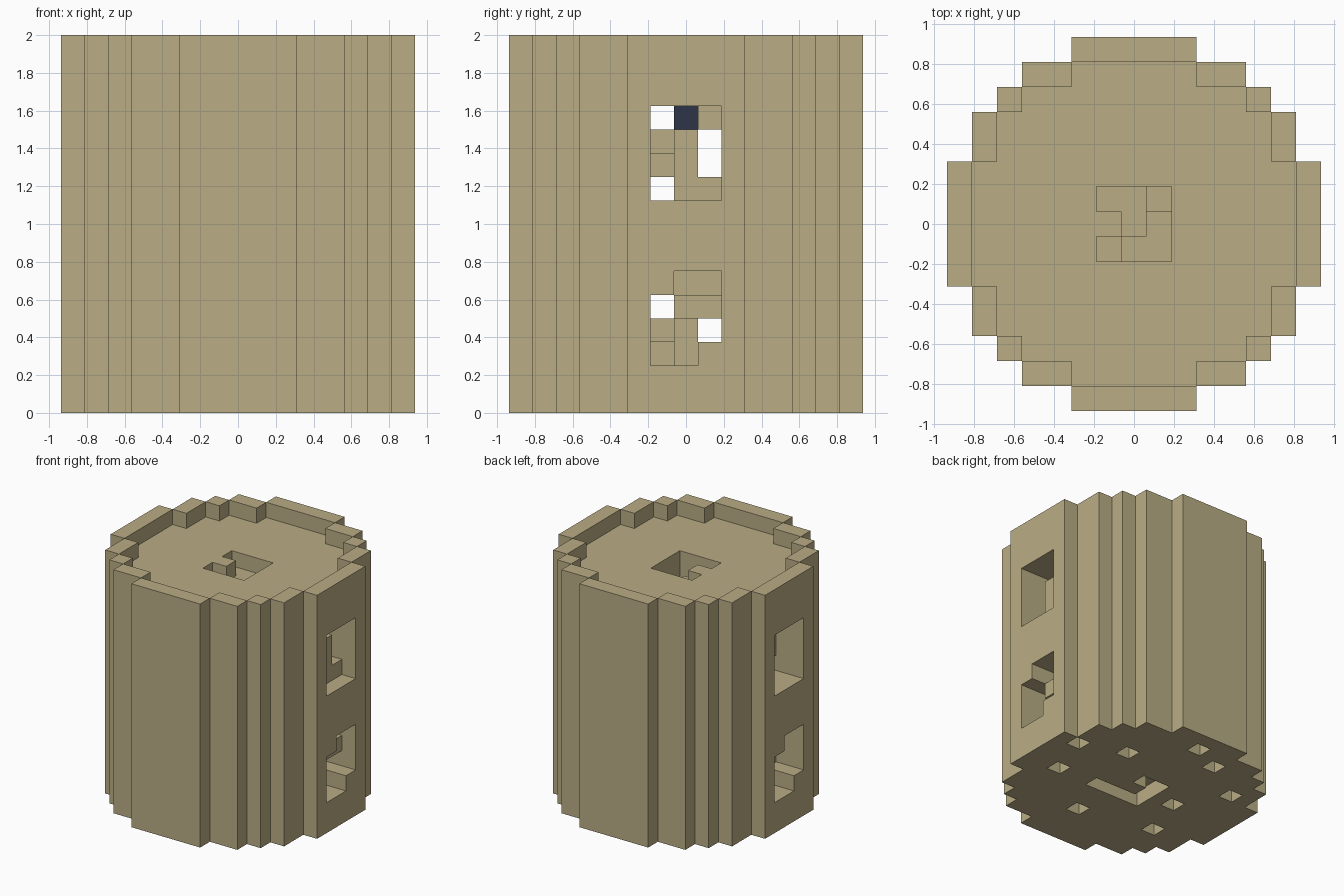
import bpy
import bmesh
from mathutils import Vector

cube = bpy.data.objects.get("Cube")
if cube:
    bpy.data.objects.remove(cube, do_unlink=True)

U = 0.125            # block size
TOP = 16             # height in blocks
R = 7                # radius in blocks
HALF = [7, 7, 7, 6, 6, 5, 4, 2]   # half-width of the plan for each |y|


def material(name, rgb):
    mat = bpy.data.materials.new(name)
    mat.use_nodes = True
    mat.diffuse_color = (*rgb, 1)
    bsdf = mat.node_tree.nodes["Principled BSDF"]
    bsdf.inputs["Base Color"].default_value = (*rgb, 1)
    bsdf.inputs["Roughness"].default_value = 0.9
    return mat


sand = material("sand", (0.49, 0.418, 0.235))
navy = material("dark navy", (0.027, 0.036, 0.063))


def build_blocks(name, cells, mat):
    """Skin a set of block cells with only its exposed faces."""
    bm = bmesh.new()
    corners = {}

    def vert(p):
        key = tuple(round(c * 2) for c in p)
        if key not in corners:
            corners[key] = bm.verts.new(p * U)
        return corners[key]

    for cell in sorted(cells):
        centre = Vector(cell) + Vector((0, 0, 0.5))
        for axis in range(3):
            for sign in (-1, 1):
                n = Vector((0, 0, 0))
                n[axis] = sign
                if tuple(int(a + b) for a, b in zip(cell, n)) in cells:
                    continue
                u = Vector((0, 0, 0))
                u[(axis + 1) % 3] = 0.5
                v = n.cross(u)
                mid = centre + n / 2
                bm.faces.new([vert(mid + d) for d in (-u - v, u - v, u + v, v - u)])
    mesh = bpy.data.meshes.new(name)
    bm.to_mesh(mesh)
    bm.free()
    mesh.materials.append(mat)
    obj = bpy.data.objects.new(name, mesh)
    bpy.context.collection.objects.link(obj)
    return obj


def inside(x, y):
    return abs(y) <= R and abs(x) <= HALF[abs(y)]


# Stepped round column with a raised rim
body = set()
for x in range(-R, R + 1):
    for y in range(-R, R + 1):
        if inside(x, y):
            rim = not all(inside(x + i, y + j) for i, j in ((1, 0), (-1, 0), (0, 1), (0, -1)))
            body |= {(x, y, z) for z in range(TOP if rim else TOP - 1)}


def carve_side(side, top_z, rows):
    """Side window: each character is a depth in blocks, F goes right through."""
    for r, row in enumerate(rows):
        for c, ch in enumerate(row):
            for d in range(int(ch, 16)):
                body.discard((side * (R - d), c - 1, top_z - r))


# Windows in the two side walls
carve_side(1, 12, ("F32", "41F", "31F", "F11"))
carve_side(1, 5, ("033", "F11", "32F", "420"))
carve_side(-1, 12, ("222",) * 4)
carve_side(-1, 5, ("220", "222", "222", "022"))

# Curled pit in the top
for r, row in enumerate(("113", "013", "422")):
    for c, ch in enumerate(row):
        for d in range(int(ch)):
            body.discard((c - 1, 1 - r, TOP - 2 - d))

# Hooked groove and scattered sockets underneath
groove = [(x, -1) for x in range(-1, 3)] + [(-1, 0), (-1, 1), (0, 1)]
sockets = [(6, 2), (3, 3), (0, 6), (-2, 5), (5, -1), (-5, 3), (-3, 0), (1, -4), (-4, -3)]
for x, y in groove + sockets:
    body.discard((x, y, 0))

# Dark block set deep in the upper window
gem = {(4, 0, 12)}
build_blocks("column_body", body - gem, sand)
build_blocks("window_block", gem, navy)
